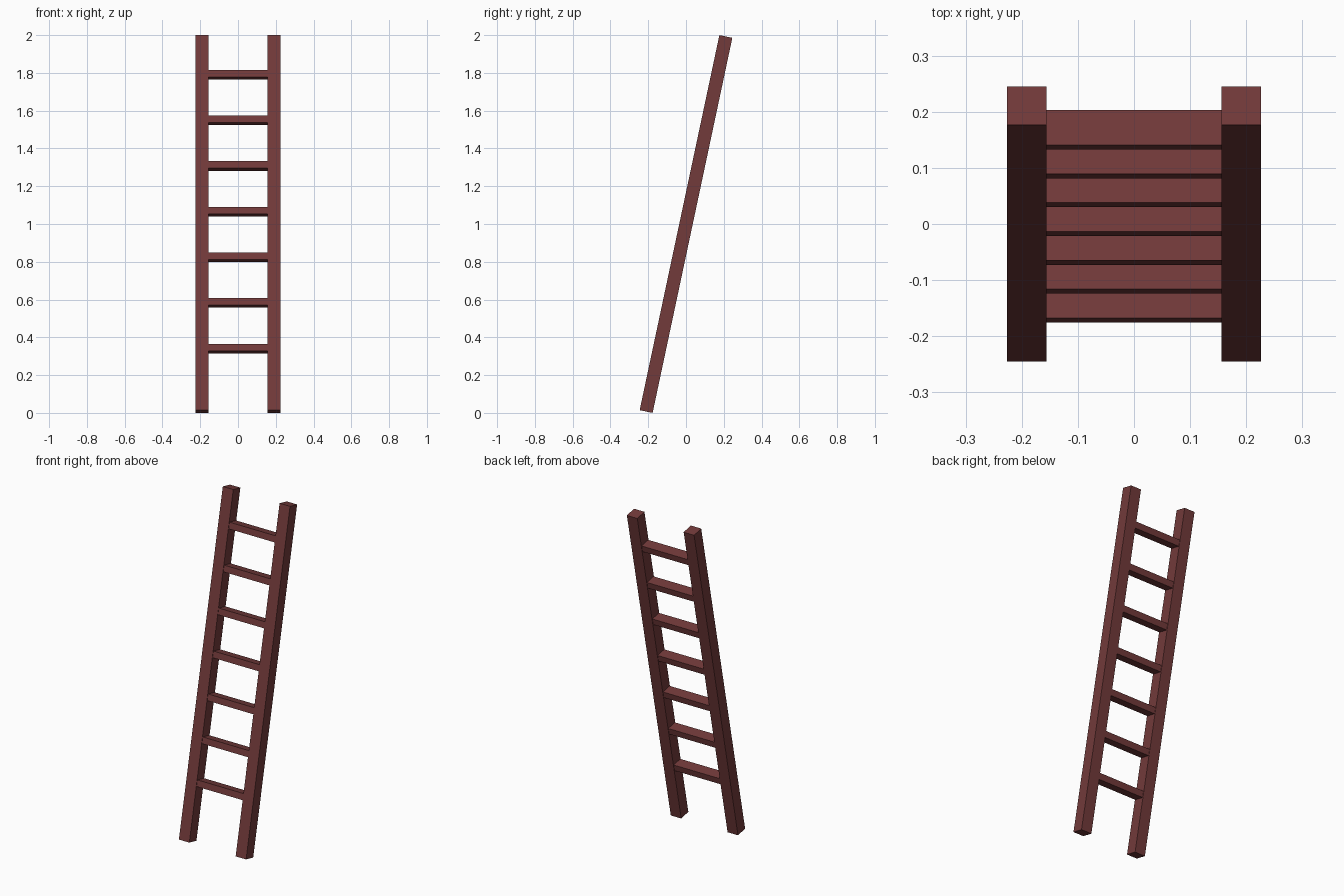
import bpy
import math
from mathutils import Matrix

if "Cube" in bpy.data.objects:
    bpy.data.objects.remove(bpy.data.objects["Cube"])

TILT = math.radians(-12)      # top leans towards the back
LENGTH, RAIL = 2.03, 0.07     # rail length and square section
INNER = 0.156                 # half the gap between the rails
RUNGS, STEP, FIRST = 7, 0.247, -0.674

wood = bpy.data.materials.new("red_brown_wood")
wood.diffuse_color = (0.17, 0.043, 0.043, 1)
wood.use_nodes = True
wood.node_tree.nodes["Principled BSDF"].inputs["Base Color"].default_value = wood.diffuse_color

lean = Matrix.Translation((0, 0, 1)) @ Matrix.Rotation(TILT, 4, 'X')


def box(name, centre, size):
    """Box placed in the ladder's own frame, then leaned back."""
    bpy.ops.mesh.primitive_cube_add(size=1)
    ob = bpy.context.object
    ob.name = name
    ob.data.transform(lean @ Matrix.Translation(centre) @ Matrix.Diagonal((*size, 1)))
    ob.data.materials.append(wood)
    return ob


# Side rails
for side, x in (("left", -1), ("right", 1)):
    box(f"{side}_rail", (x * (INNER + RAIL / 2), 0, 0), (RAIL, RAIL, LENGTH))

# Rungs between the rails
for i in range(RUNGS):
    box(f"rung_{i + 1}", (0, 0, FIRST + i * STEP), (2 * INNER, 0.064, 0.038))
